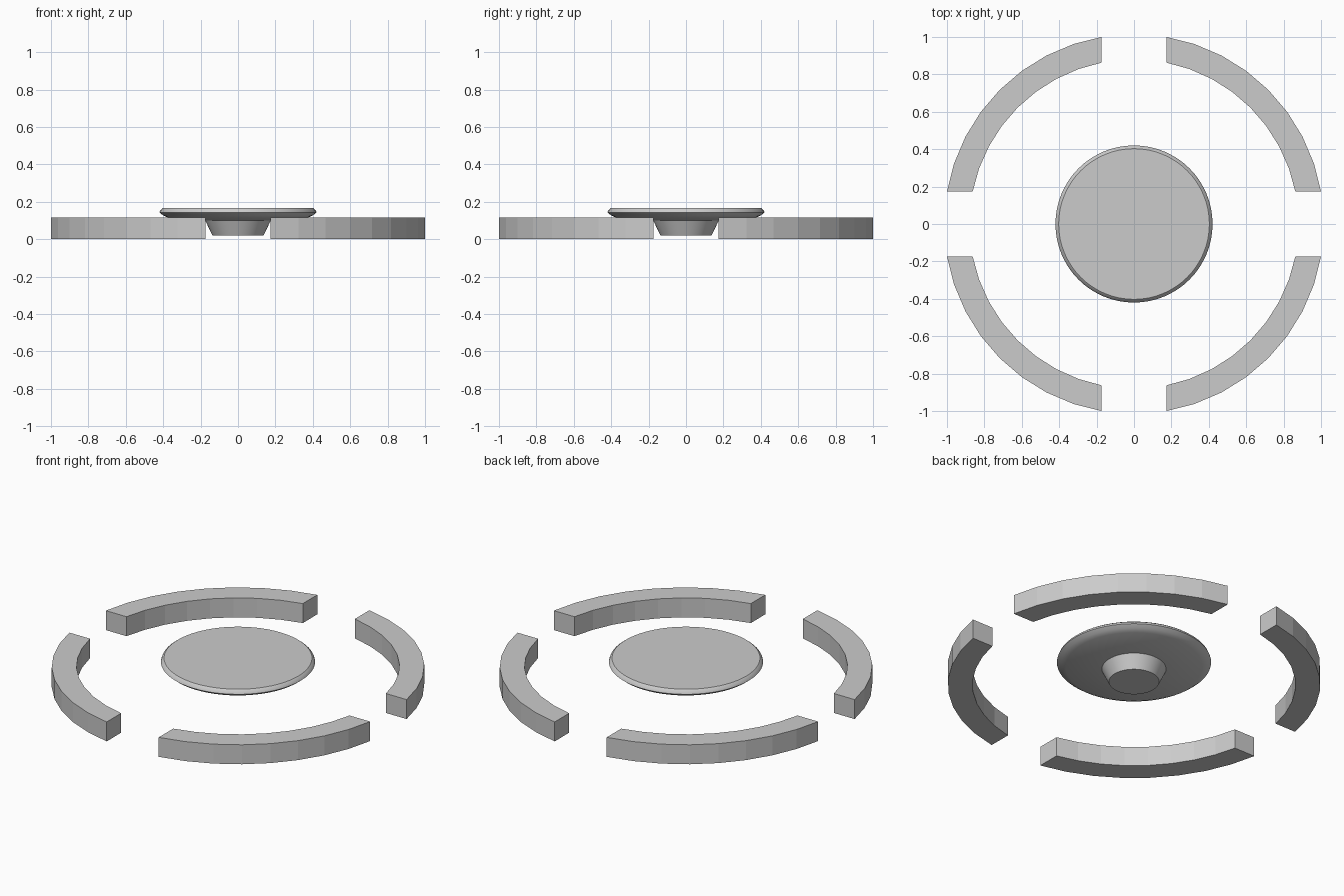
import bpy, bmesh, math

if "Cube" in bpy.data.objects:
    bpy.data.objects.remove(bpy.data.objects["Cube"])

grey = bpy.data.materials.new("plain grey")
grey.diffuse_color = (0.6, 0.6, 0.6, 1)
grey.use_nodes = True
grey.node_tree.nodes["Principled BSDF"].inputs["Base Color"].default_value = grey.diffuse_color


def finish(bm, name):
    bmesh.ops.recalc_face_normals(bm, faces=bm.faces)
    me = bpy.data.meshes.new(name)
    bm.to_mesh(me)
    bm.free()
    me.materials.append(grey)
    ob = bpy.data.objects.new(name, me)
    bpy.context.collection.objects.link(ob)
    return ob


# Curved wall segments: a quarter ring trimmed flat along the cross-shaped gap
GAP, OUTER, INNER, HEIGHT, STEPS = 0.173, 1.015, 0.88, 0.117, 8


def arc(r, turn):
    a0 = math.asin(GAP / r)
    a1 = math.pi / 2 - a0
    for i in range(STEPS + 1):
        a = turn + a0 + (a1 - a0) * i / STEPS
        yield r * math.cos(a), r * math.sin(a)


def ring_segment(name, turn):
    bm = bmesh.new()
    rows = [[bm.verts.new((x, y, z)) for x, y in arc(r, turn)]
            for r, z in ((INNER, 0), (OUTER, 0), (OUTER, HEIGHT), (INNER, HEIGHT))]
    for i in range(STEPS):
        for k in range(4):
            a, b = rows[k], rows[(k + 1) % 4]
            bm.faces.new((a[i], a[i + 1], b[i + 1], b[i]))
    for i in (0, STEPS):
        bm.faces.new([row[i] for row in rows])
    finish(bm, name)


for q in range(4):
    ring_segment(f"ring_segment_{q + 1}", q * math.pi / 2)

# Central dish on a tapered foot, turned from one profile (radius, z)
profile = [(0.137, 0.02), (0.175, 0.10), (0.372, 0.115), (0.40, 0.127),
           (0.42, 0.143), (0.415, 0.156), (0.403, 0.166)]
SIDES = 64
bm = bmesh.new()
rings = [[bm.verts.new((r * math.cos(2 * math.pi * i / SIDES),
                        r * math.sin(2 * math.pi * i / SIDES), z))
          for i in range(SIDES)] for r, z in profile]
for a, b in zip(rings, rings[1:]):
    for i in range(SIDES):
        j = (i + 1) % SIDES
        bm.faces.new((a[i], a[j], b[j], b[i]))
bm.faces.new(rings[0])
bm.faces.new(rings[-1])
dish = finish(bm, "centre_disc")
bpy.context.view_layer.objects.active = dish
dish.select_set(True)
bpy.ops.object.shade_smooth_by_angle(angle=math.radians(30))
